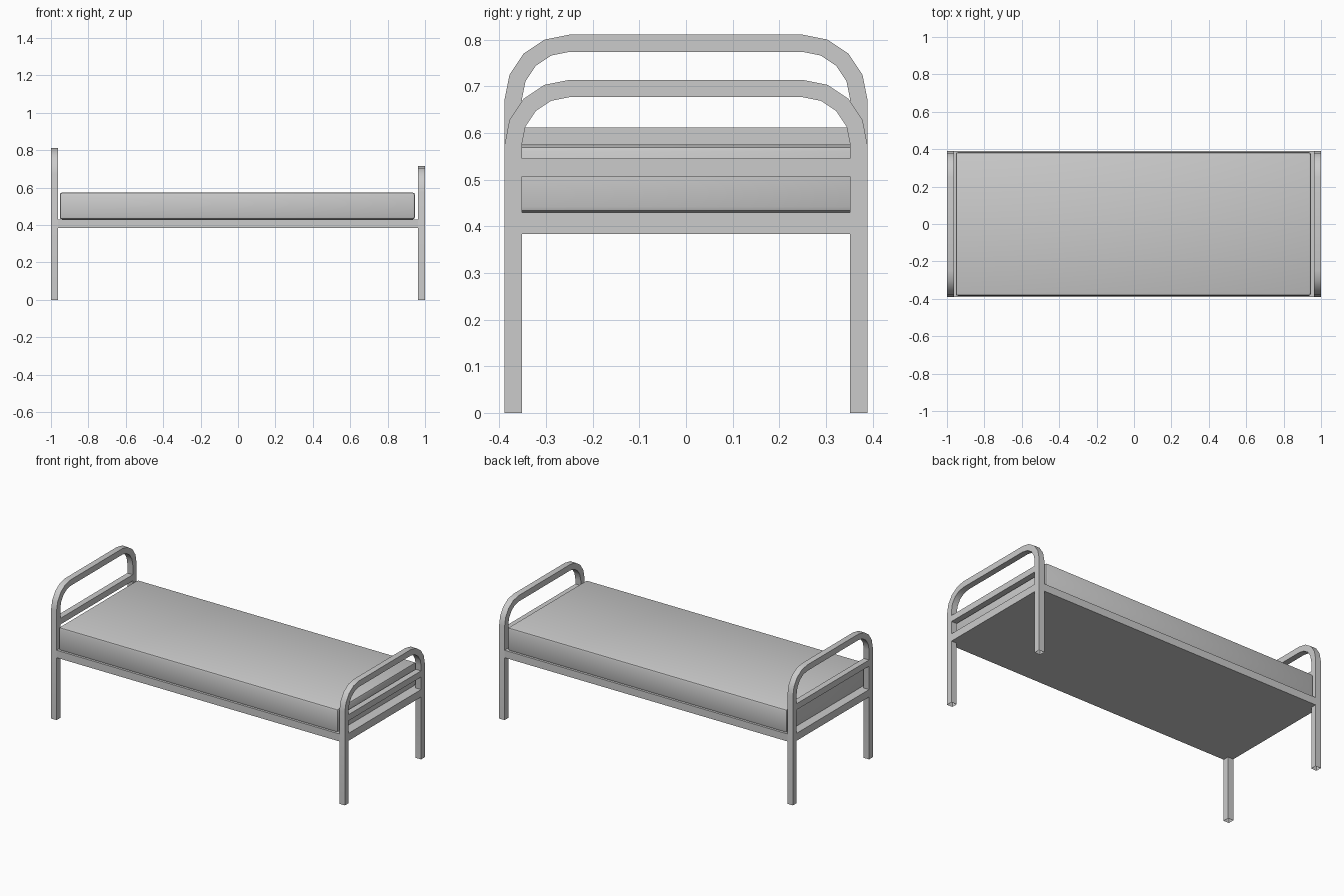
import bpy, bmesh
from math import sin, cos, pi, radians

if "Cube" in bpy.data.objects:
    bpy.data.objects.remove(bpy.data.objects["Cube"])

W = 0.389      # half width of the bed
T = 0.037      # square tube thickness


def finish(name, bm, smooth=False):
    bmesh.ops.recalc_face_normals(bm, faces=bm.faces)
    me = bpy.data.meshes.new(name)
    bm.to_mesh(me)
    bm.free()
    ob = bpy.data.objects.new(name, me)
    bpy.context.collection.objects.link(ob)
    if smooth:
        bpy.ops.object.select_all(action='DESELECT')
        ob.select_set(True)
        bpy.context.view_layer.objects.active = ob
        bpy.ops.object.shade_smooth_by_angle(angle=radians(35))
    return ob


def box(name, x, y, z, bevel=0.0):
    bm = bmesh.new()
    bmesh.ops.create_cube(bm, size=1)
    for v in bm.verts:
        for i, (a, b) in enumerate((x, y, z)):
            v.co[i] = a + (v.co[i] + 0.5) * (b - a)
    if bevel:
        bmesh.ops.bevel(bm, geom=bm.edges[:], offset=bevel, segments=2,
                        profile=0.5, affect='EDGES')
    return finish(name, bm, bevel > 0)


def outline(top, inset):
    # Leg, rounded corner, mirrored to the other leg
    cy, r = W - 0.139, 0.139 - inset
    cz = top - 0.139
    half = [(-W + inset, 0.0)]
    for i in range(5):
        a = i * pi / 8
        half.append((-cy - r * cos(a), cz + r * sin(a)))
    return half + [(-y, z) for y, z in reversed(half)]


def end_arch(name, x0, x1, top):
    # Square tube swept along the arch, open at the feet
    bm = bmesh.new()
    rings = []
    for (yo, zo), (yi, zi) in zip(outline(top, 0), outline(top, T)):
        rings.append([bm.verts.new(p) for p in
                      ((x0, yo, zo), (x1, yo, zo), (x1, yi, zi), (x0, yi, zi))])
    for a, b in zip(rings, rings[1:]):
        for i in range(4):
            j = (i + 1) % 4
            bm.faces.new((a[i], a[j], b[j], b[i]))
    return finish(name, bm, True)


# Head and foot ends: arch, crossbar and lower rail
inner = (-W + T, W - T)
for end, x0, x1, top, bar in (("head", -1.0, -0.963, 0.811, 0.574),
                              ("foot", 0.963, 1.0, 0.714, 0.507)):
    end_arch(end + "_arch", x0, x1, top)
    box(end + "_crossbar", (x0, x1), inner, (bar, bar + 0.038))
    box(end + "_rail", (x0, x1), inner, (0.384, 0.43))

# Solid bed base and mattress
box("bed_base", (-0.963, 0.963), (-W, W), (0.384, 0.43))
box("mattress", (-0.953, 0.946), (-0.384, 0.384), (0.43, 0.573), bevel=0.012)
